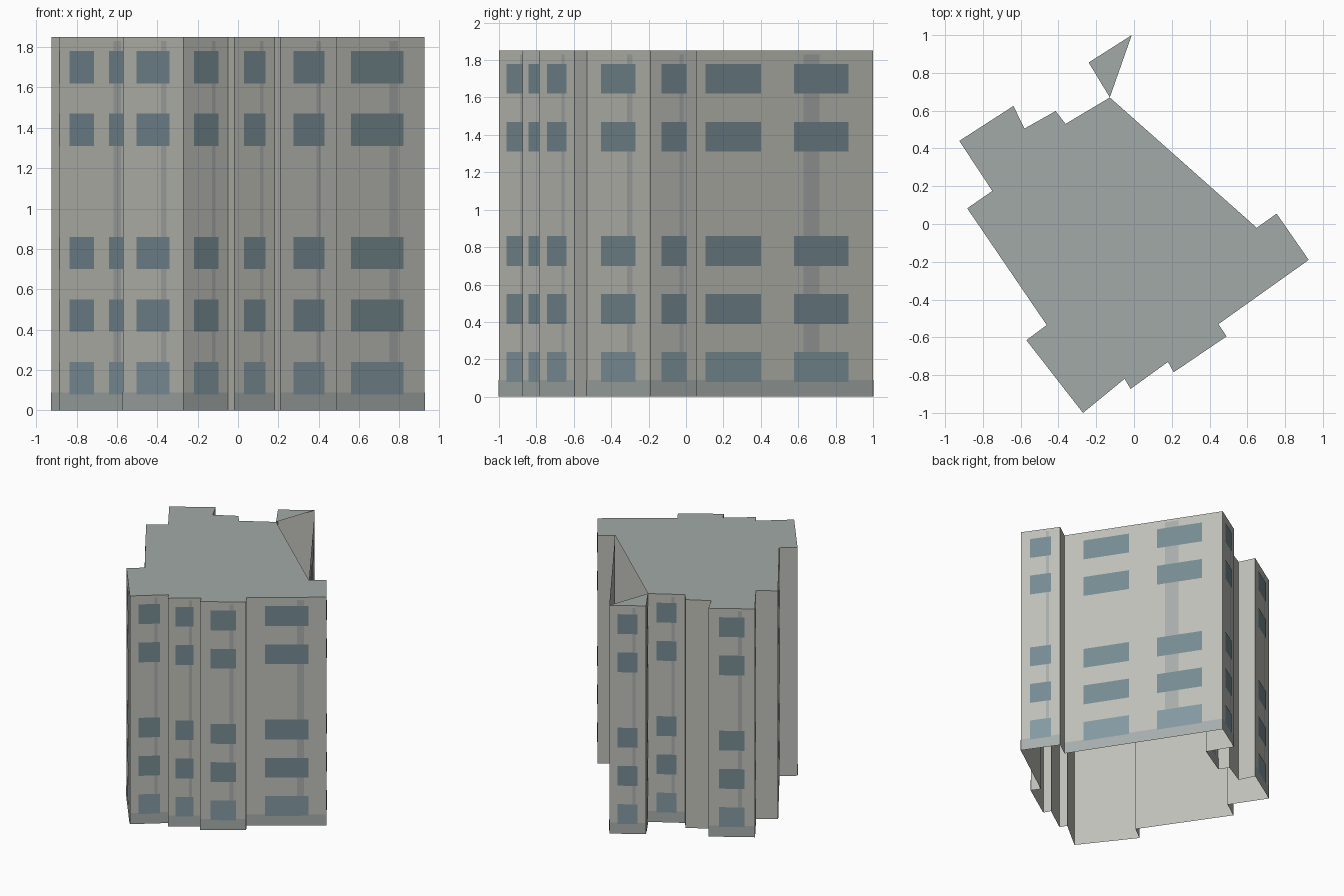
import bpy
from mathutils import Vector

if "Cube" in bpy.data.objects:
    bpy.data.objects.remove(bpy.data.objects["Cube"])

HEIGHT = 1.85
# Footprint, counter-clockwise, starting at the inner corner beside the back wing
FOOTPRINT = [(-0.128, 0.67), (-0.362, 0.53), (-0.415, 0.598), (-0.58, 0.505),
             (-0.638, 0.625), (-0.925, 0.44), (-0.75, 0.175), (-0.883, 0.083),
             (-0.462, -0.535), (-0.57, -0.615), (-0.27, -1.0), (-0.05, -0.82),
             (-0.018, -0.873), (0.18, -0.73), (0.21, -0.785), (0.49, -0.595),
             (0.447, -0.53), (0.925, -0.19), (0.755, 0.055), (0.65, -0.02),
             (-0.012, 1.0), (-0.24, 0.855)]
FLOORS = [0.08, 0.39, 0.70, 1.31, 1.62]   # window sill heights
WINDOW_H = 0.16


def material(name, rgb):
    m = bpy.data.materials.new(name)
    m.diffuse_color = (*rgb, 1)
    m.use_nodes = True
    m.node_tree.nodes["Principled BSDF"].inputs["Base Color"].default_value = m.diffuse_color
    return m


def make_object(name, faces, mat):
    """Object from a list of faces, each a list of points."""
    verts, polys = [], []
    for f in faces:
        polys.append(range(len(verts), len(verts) + len(f)))
        verts += f
    mesh = bpy.data.meshes.new(name)
    mesh.from_pydata([tuple(v) for v in verts], [], [list(p) for p in polys])
    mesh.materials.append(mat)
    ob = bpy.data.objects.new(name, mesh)
    bpy.context.collection.objects.link(ob)
    return ob


def wall_panel(a, b, u0, u1, z0, z1, offset=0.0):
    """Upright rectangle on wall a-b between fractions u0 and u1."""
    a, b = Vector(a), Vector(b)
    d = b - a
    n = Vector((d.y, -d.x)).normalized() * offset
    p, q = a + d * u0 + n, a + d * u1 + n
    return [(p.x, p.y, z0), (q.x, q.y, z0), (q.x, q.y, z1), (p.x, p.y, z1)]


walls, glass, ground_glass, bands, strips = [], [], [], [], []
for i, a in enumerate(FOOTPRINT):
    b = FOOTPRINT[(i + 1) % len(FOOTPRINT)]
    walls.append(wall_panel(a, b, 0, 1, 0, HEIGHT))
    length = (Vector(b) - Vector(a)).length
    if length < 0.2:          # short returns stay plain
        continue
    bands.append(wall_panel(a, b, 0, 1, 0, 0.09, 0.002))
    strips.append(wall_panel(a, b, 0.635, 0.72, 0.09, 1.83, 0.001))
    spans = [(0.12, 0.41), (0.585, 0.87)] if length > 0.65 else [(0.23, 0.775)]
    for u0, u1 in spans:
        for k, z in enumerate(FLOORS):
            panel = wall_panel(a, b, u0, u1, z, z + WINDOW_H, 0.003)
            (glass if k else ground_glass).append(panel)

# Outer walls, open underneath
make_object("walls", walls, material("wall_plaster", (0.52, 0.52, 0.48)))

# Flat roof: main slab plus the small corner piece, with the open gap between
main_roof = [(x, y, HEIGHT) for x, y in FOOTPRINT[:20]]
corner_roof = [(x, y, HEIGHT) for x, y in FOOTPRINT[20:] + FOOTPRINT[:1]]
make_object("roof", [main_roof, corner_roof], material("roof_grey", (0.36, 0.40, 0.39)))

# Facade details laid on the walls
make_object("base_band", bands, material("base_grey", (0.38, 0.42, 0.41)))
make_object("vertical_strips", strips, material("strip_grey", (0.39, 0.41, 0.40)))
make_object("windows", glass, material("glass", (0.18, 0.26, 0.29)))
make_object("ground_floor_windows", ground_glass, material("ground_glass", (0.23, 0.32, 0.36)))
